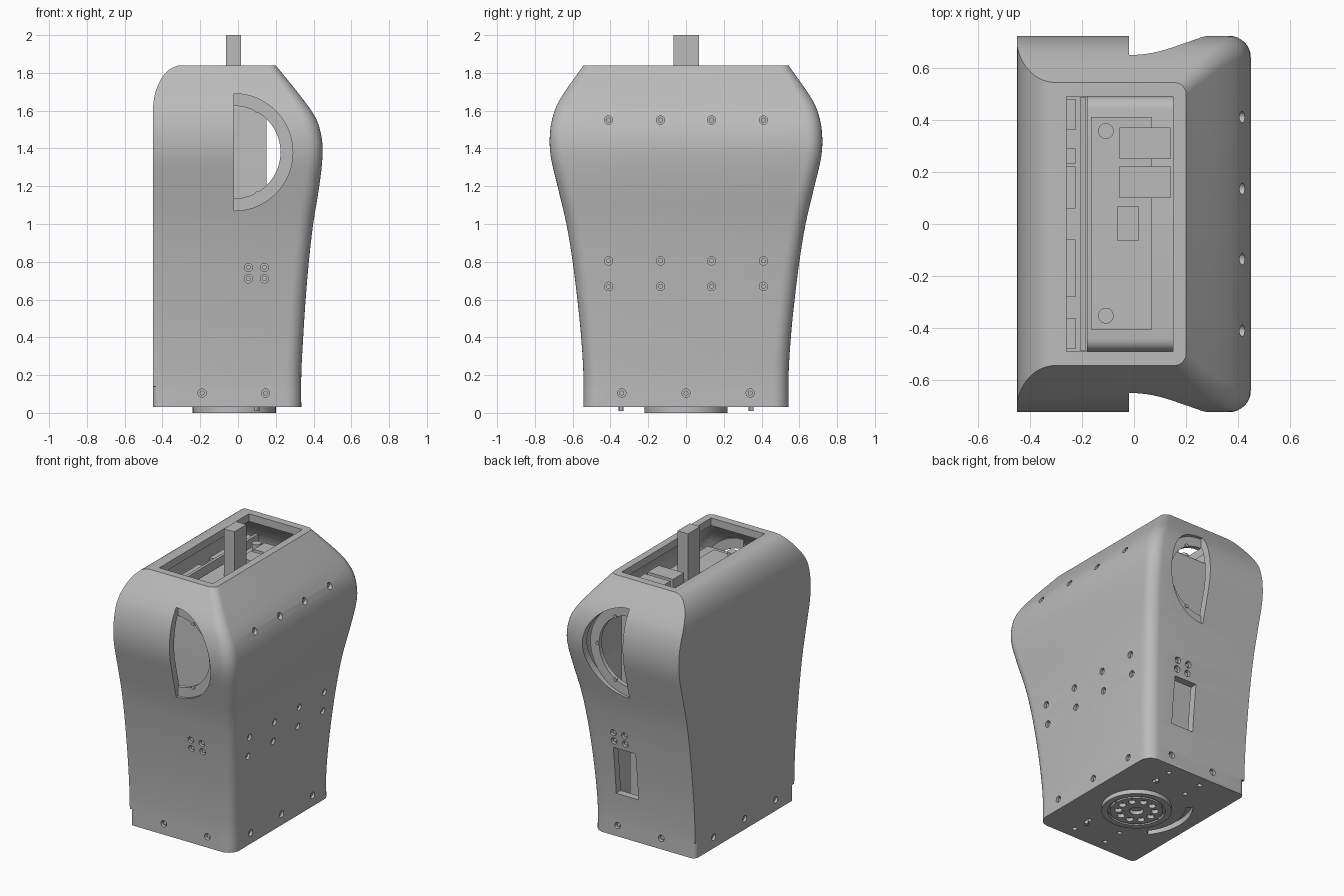
import bpy, bmesh, math
from mathutils import Matrix, Vector

if "Cube" in bpy.data.objects:
    bpy.data.objects.remove(bpy.data.objects["Cube"])

GREY = bpy.data.materials.new("neutral_grey")
GREY.use_nodes = True
GREY.diffuse_color = (0.5, 0.5, 0.5, 1)
GREY.node_tree.nodes["Principled BSDF"].inputs["Base Color"].default_value = (0.5, 0.5, 0.5, 1)

# Side profiles: height, half depth, +x edge
PROFILE = [(0.03, .543, .335), (0.2, .543, .335), (0.4, .555, .345), (0.6, .575, .358),
           (0.8, .6, .375), (1.0, .633, .398), (1.2, .68, .43), (1.35, .715, .447),
           (1.45, .722, .444), (1.55, .71, .417), (1.65, .673, .352), (1.84, .543, .2)]
SEAM = -0.02
DISC_Z = 1.38


def sample(z, col):
    """Smooth interpolation of one profile column."""
    n = len(PROFILE)
    i = max(k for k in range(n - 1) if PROFILE[k][0] <= z + 1e-9 or k == 0)

    def slope(k):
        a, b = PROFILE[max(k - 1, 0)], PROFILE[min(k + 1, n - 1)]
        return (b[col] - a[col]) / (b[0] - a[0])
    p, q = PROFILE[i], PROFILE[i + 1]
    h = q[0] - p[0]
    t = (z - p[0]) / h
    return ((2*t**3 - 3*t**2 + 1) * p[col] + (t**3 - 2*t**2 + t) * h * slope(i)
            + (3*t**2 - 2*t**3) * q[col] + (t**3 - t**2) * h * slope(i + 1))


def half_depth(z):
    return sample(z, 1)


def right_edge(z):
    return sample(z, 2)


def left_edge(z):
    u = min(max((z - 1.6) / 0.24, 0), 1)
    return -0.45 + 0.15 * (1 - math.sqrt(1 - u * u))


def section(z, inset, back_radius):
    """Rounded outline at one height, anticlockwise."""
    x0, x1, y = left_edge(z) + inset, right_edge(z) - inset, half_depth(z) - inset
    r = 0.08 - 0.035 * min(max((z - 1.5) / 0.34, 0), 1)
    pts = []
    for sx, sy, start in ((1, 1, 0), (-1, 1, 90), (-1, -1, 180), (1, -1, 270)):
        rad = r if sx > 0 else back_radius
        cx = (x1 if sx > 0 else x0) - sx * rad
        steps = 8 if rad else 0
        for k in range(steps + 1):
            a = math.radians(start + 90 * k / max(steps, 1))
            pts.append((cx + rad * math.cos(a), sy * (y - rad) + rad * math.sin(a), z))
    return pts


def finish(name, bm, smooth=True):
    bmesh.ops.recalc_face_normals(bm, faces=bm.faces)
    me = bpy.data.meshes.new(name)
    bm.to_mesh(me)
    bm.free()
    me.materials.append(GREY)
    ob = bpy.data.objects.new(name, me)
    bpy.context.collection.objects.link(ob)
    if smooth:
        shade(ob)
    return ob


def activate(ob):
    bpy.ops.object.select_all(action='DESELECT')
    ob.select_set(True)
    bpy.context.view_layer.objects.active = ob


def shade(ob):
    activate(ob)
    bpy.ops.object.shade_smooth_by_angle(angle=math.radians(30))


def loft(bm, rings):
    rows = [[bm.verts.new(p) for p in ring] for ring in rings]
    for a, b in zip(rows, rows[1:]):
        for k in range(len(a)):
            j = (k + 1) % len(a)
            bm.faces.new((a[k], a[j], b[j], b[k]))
    bm.faces.new(rows[0][::-1])
    bm.faces.new(rows[-1])


def add_box(bm, x, y, z):
    size = Matrix.Diagonal((x[1] - x[0], y[1] - y[0], z[1] - z[0], 1))
    mid = Matrix.Translation((sum(x) / 2, sum(y) / 2, sum(z) / 2))
    bmesh.ops.create_cube(bm, size=1, matrix=mid @ size)


def add_rod(bm, start, end, r, n=20):
    a, b = Vector(start), Vector(end)
    rot = (b - a).to_track_quat('Z', 'Y').to_matrix().to_4x4()
    bmesh.ops.create_cone(bm, cap_ends=True, segments=n, radius1=r, radius2=r,
                          depth=(b - a).length, matrix=Matrix.Translation((a + b) / 2) @ rot)


def add_arc(bm, centre, r0, r1, a0, a1, n, lift):
    """Arc-shaped bar swept from centre along the lift vector (x-y or x-z plane)."""
    up, c = Vector(lift), Vector(centre)
    v = Vector((0, 0, 1)) if up.y else Vector((0, 1, 0))
    angles = [math.radians(a0 + (a1 - a0) * k / n) for k in range(n + 1)]
    rings = []
    for a in angles:
        d = Vector((math.cos(a), 0, 0)) + v * math.sin(a)
        rings.append([c + d * r0, c + d * r1, c + d * r1 + up, c + d * r0 + up])
    loft(bm, rings)


def carve(ob, bm):
    cutter = finish("cutter", bm, smooth=False)
    cutter.hide_render = True
    mod = ob.modifiers.new("carve", 'BOOLEAN')
    mod.operation, mod.solver, mod.object = 'DIFFERENCE', 'EXACT', cutter
    activate(ob)
    bpy.ops.object.modifier_apply(modifier="carve")
    bpy.data.objects.remove(cutter)
    shade(ob)


def boxes(name, *parts):
    bm = bmesh.new()
    for p in parts:
        add_box(bm, *p)
    return finish(name, bm, smooth=False)


# Screw positions as (surface point, outward direction)
side_holes = [(Vector((right_edge(z), y, z)), Vector((1, 0, 0)))
              for z in (1.55, .805, .67) for y in (-.41, -.135, .135, .41)]
face_holes = [(Vector((x, s * half_depth(z), z)), Vector((0, s, 0)))
              for s in (-1, 1) for x in (.055, .14) for z in (.71, .77)]
base_holes = [(Vector((x, s * .543, .105)), Vector((0, s, 0))) for s in (-1, 1) for x in (-.19, .145)]
base_holes += [(Vector((x, y, .105)), Vector((s, 0, 0)))
               for s, x in ((-1, -.45), (1, .335)) for y in (-.34, 0, .34)]


def pockets(bm, holes):
    for p, d in holes:
        add_rod(bm, p - d * 0.025, p + d * 0.05, 0.022)


# Outer shell: loft, hollowed from below
heights = [.14 + 1.46 * k / 36 for k in range(37)]
heights += [1.6 + .24 * math.sin(math.radians(90 * k / 14)) for k in range(1, 15)]
bm = bmesh.new()
loft(bm, [section(z, 0, 0) for z in heights])
shell = finish("outer_shell", bm)
bm = bmesh.new()
loft(bm, [section(z, 0.05, 0) for z in [.1] + [z for z in heights if z < 1.79]])
carve(shell, bm)

# Shell openings: top hatch, half-round shoulder ports, rear slot, screw pockets
bm = bmesh.new()
add_box(bm, (-.26, .15), (-.49, .49), (1.7, 1.9))
add_box(bm, (SEAM, .15), (.45, .8), (.33, .66))
for s in (-1, 1):
    port = bmesh.new()
    half = [(SEAM + .31 * math.cos(a), DISC_Z + .31 * math.sin(a))
            for a in (math.radians(-90 + 180 * k / 40) for k in range(41))]
    loft(bm, [[(x, s * y, z) for x, z in half] for y in (.5, .8)])
    port.free()
pockets(bm, side_holes + face_holes)
carve(shell, bm)

# Base plate with screw pockets and a curved slot
bm = bmesh.new()
loft(bm, [section(z, 0, .035) for z in (.03, .14)])
base = finish("base_plate", bm)
bm = bmesh.new()
pockets(bm, base_holes)
for x in (-.15, .1):
    for y in (-.46, -.32, .32, .46):
        add_rod(bm, (x, y, 0), (x, y, .06), .016)
add_arc(bm, (SEAM, 0, 0), .31, .355, 142, 218, 20, (0, 0, .07))
carve(base, bm)

# Screws seated in the pockets
bm = bmesh.new()
for p, d in side_holes + face_holes + base_holes:
    add_rod(bm, p - d * 0.04, p - d * 0.012, 0.013, 12)
for y in (-.345, .345):
    add_rod(bm, (.1, y, .01), (.1, y, .04), .013, 12)
finish("screws", bm)

# Waist bearing under the base
bm = bmesh.new()
add_rod(bm, (SEAM, 0, 0), (SEAM, 0, .04), .22, 64)
bearing = finish("waist_bearing", bm)
bm = bmesh.new()
for k in range(10):
    a = math.tau * k / 10
    c = Vector((SEAM + .115 * math.cos(a), .115 * math.sin(a), 0))
    add_rod(bm, c - Vector((0, 0, .02)), c + Vector((0, 0, .025)), .024)
add_rod(bm, (SEAM, 0, -.02), (SEAM, 0, .025), .045, 24)
for a in (0, 180):
    add_arc(bm, (SEAM, 0, -.02), .165, .18, a + 1, a + 179, 32, (0, 0, .035))
carve(bearing, bm)

# Shoulder rings recessed in the ports, with small screws
bm = bmesh.new()
for s in (-1, 1):
    add_arc(bm, (SEAM, s * .6, DISC_Z), .245, .312, -90, 90, 40, (0, s * .03, 0))
    for x, z in ((.1, 1.6), (.1, 1.16), (.235, DISC_Z)):
        add_rod(bm, (x, s * .62, z), (x, s * .637, z), .012, 12)
finish("shoulder_rings", bm)

# Inner core with rounded top ends
core = boxes("inner_core", ((-.18, .15), (-.49, .49), (.95, 1.66)))
bev = core.modifiers.new("round", 'BEVEL')
bev.width, bev.segments, bev.limit_method = .05, 6, 'WEIGHT'
weight = core.data.attributes.new("bevel_weight_edge", 'FLOAT', 'EDGE')
for e in core.data.edges:
    a, b = (core.data.vertices[i].co for i in e.vertices)
    if min(a.z, b.z) > 1.6 and abs(a.y - b.y) < .01:
        weight.data[e.index].value = 1
activate(core)
bpy.ops.object.modifier_apply(modifier="round")
shade(core)
boxes("lower_core", ((-.18, .15), (-.4, .4), (.14, .95)))

# Electronics and neck post in the hatch
boxes("circuit_board", ((-.165, .07), (-.405, .41), (1.66, 1.675)))
boxes("modules", ((-.055, .14), (.25, .37), (1.67, 1.74)), ((-.055, .14), (.1, .22), (1.67, 1.74)))
boxes("neck_post", ((-.063, .017), (-.065, .068), (1.66, 2)))
bm = bmesh.new()
for y in (-.352, .357):
    add_rod(bm, (-.108, y, 1.66), (-.108, y, 1.73), .03, 24)
finish("standoffs", bm)
boxes("rear_rail", ((-.205, -.185), (-.488, .488), (1.3, 1.72)))
boxes("rear_clips", *[((-.26, -.225), (y, y + w), (1.5, 1.7)) for y, w in
                      ((-.48, .12), (-.28, .22), (.06, .16), (.23, .06), (.36, .12))])
